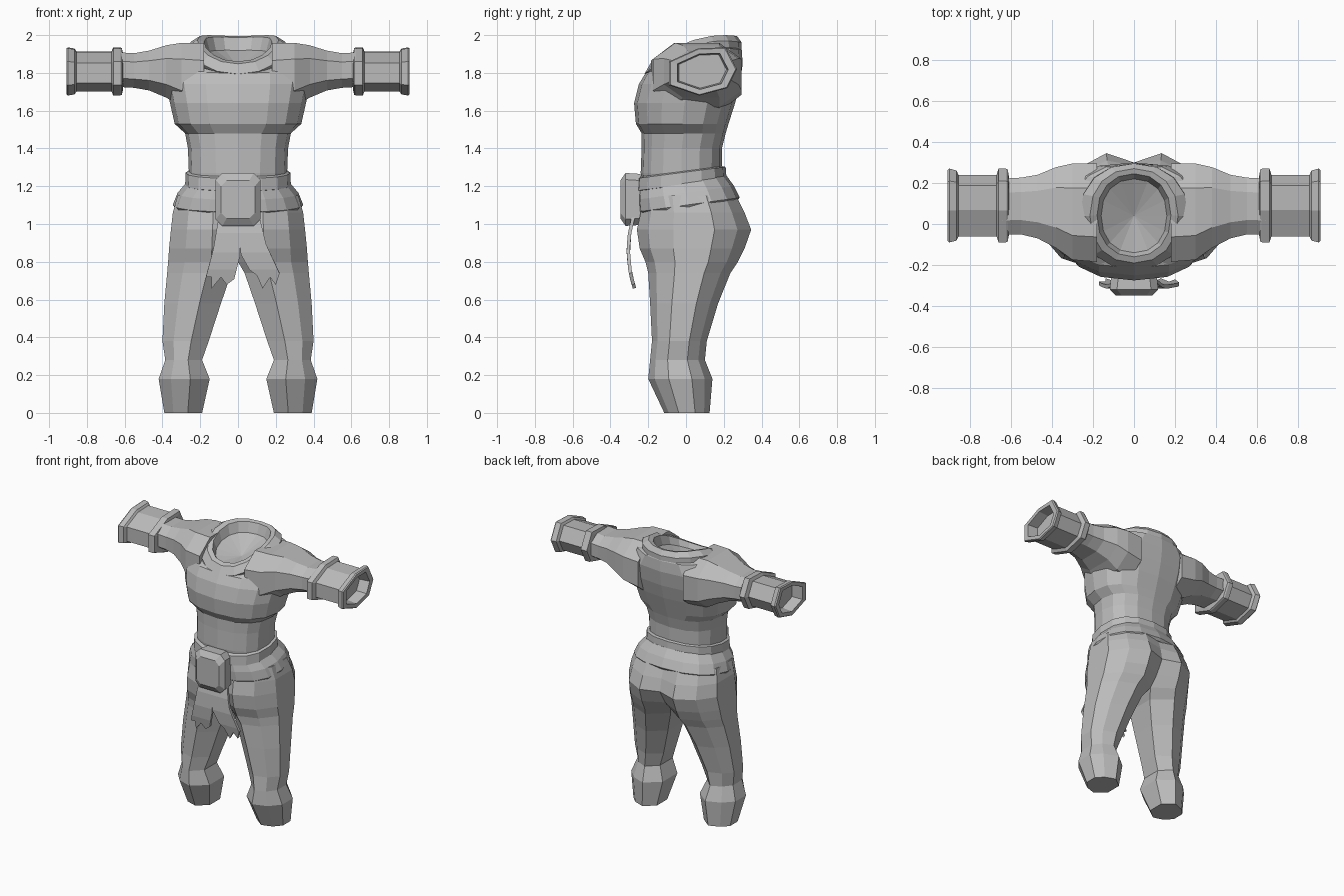
import bpy, bmesh
from math import cos, sin, pi
from mathutils import Vector

cube = bpy.data.objects.get("Cube")
if cube:
    bpy.data.objects.remove(cube)

grey = bpy.data.materials.new("cloth grey")
grey.use_nodes = True
colour = (0.5, 0.5, 0.5, 1)
grey.diffuse_color = colour
grey.node_tree.nodes["Principled BSDF"].inputs["Base Color"].default_value = colour


def finish(name, bm, mirror=False):
    bmesh.ops.recalc_face_normals(bm, faces=bm.faces[:])
    mesh = bpy.data.meshes.new(name)
    bm.to_mesh(mesh)
    bm.free()
    mesh.materials.append(grey)
    obj = bpy.data.objects.new(name, mesh)
    bpy.context.collection.objects.link(obj)
    if mirror:
        obj.modifiers.new("mirror", "MIRROR")
    return obj


def loft(name, rings, mirror=False, tip=None, closed=False):
    """Skin a row of equal rings; cap the ends, end in a tip, or join into a loop."""
    bm = bmesh.new()
    rows = [[bm.verts.new(p) for p in ring] for ring in rings]
    n = len(rows[0])
    pairs = list(zip(rows, rows[1:]))
    if closed:
        pairs.append((rows[-1], rows[0]))
    for a, b in pairs:
        for i in range(n):
            j = (i + 1) % n
            bm.faces.new((a[i], a[j], b[j], b[i]))
    if not closed:
        bm.faces.new(rows[0])
        if tip:
            point = bm.verts.new(tip)
            for i in range(n):
                bm.faces.new((rows[-1][i], rows[-1][(i + 1) % n], point))
        else:
            bm.faces.new(rows[-1])
    return finish(name, bm, mirror)


def squircle(n, power, turn=0.0):
    pts = []
    for i in range(n):
        a = 2 * pi * (i + turn) / n
        c, s = cos(a), sin(a)
        pts.append((abs(c) ** (2 / power) * (1 if c > 0 else -1),
                    abs(s) ** (2 / power) * (1 if s > 0 else -1)))
    return pts


def body_ring(z, half, front, back, bend=0.0, slope=0.0, power=2.4):
    """Level ring round the body; bend drops the front in a curve, slope in a line."""
    mid, depth = (front + back) / 2, (back - front) / 2
    ring = []
    for c, s in squircle(16, power):
        y = mid + s * depth
        ring.append(Vector((c * half, y, z - bend * (y - 0.2) ** 2 + slope * y)))
    return ring


# Torso, running over the collar and down into the neck opening
torso = [
    body_ring(1.10, 0.26, -0.22, 0.20),
    body_ring(1.27, 0.26, -0.24, 0.19),
    body_ring(1.40, 0.265, -0.235, 0.19),
    body_ring(1.48, 0.28, -0.235, 0.21),
    body_ring(1.53, 0.335, -0.265, 0.225),
    body_ring(1.64, 0.36, -0.275, 0.26),
    body_ring(1.74, 0.38, -0.25, 0.285),
    body_ring(1.85, 0.38, -0.215, 0.30, bend=0.3),
    body_ring(1.93, 0.30, -0.20, 0.295, bend=0.8),
    body_ring(1.935, 0.265, -0.205, 0.295, bend=0.9, power=2.2),
    body_ring(1.97, 0.265, -0.22, 0.295, bend=1, power=2.2),
    body_ring(2.0, 0.215, -0.19, 0.27, bend=1, power=2.2),
    body_ring(1.99, 0.18, -0.16, 0.245, bend=1, power=2.2),
    body_ring(1.92, 0.16, -0.14, 0.22, bend=0.8, power=2.2),
]
loft("torso", torso, tip=(0, 0.04, 1.83))


# Sleeves
def sleeve_ring(x, front, back, low, high):
    return [Vector((x, (front + back) / 2 + c * (back - front) / 2,
                    (low + high) / 2 + s * (high - low) / 2))
            for c, s in squircle(8, 2.5, 0.5)]


loft("sleeve", [
    sleeve_ring(0.18, -0.20, 0.31, 1.58, 1.97),
    sleeve_ring(0.30, -0.19, 0.31, 1.61, 1.97),
    sleeve_ring(0.38, -0.13, 0.29, 1.66, 1.955),
    sleeve_ring(0.47, -0.08, 0.25, 1.70, 1.925),
    sleeve_ring(0.55, -0.06, 0.235, 1.715, 1.91),
    sleeve_ring(0.64, -0.06, 0.23, 1.72, 1.915),
], mirror=True)

# Cuffs: seven-sided tube with a raised band at each end and a hollow mouth
CUFF = [(-0.175, 0.05), (-0.02, 0.12), (0.125, 0.125), (0.185, 0.01),
        (0.135, -0.09), (-0.015, -0.13), (-0.175, -0.075)]


def cuff_ring(x, size):
    return [Vector((x, 0.085 + y * size, 1.81 + z * size)) for y, z in CUFF]


loft("cuff", [cuff_ring(x, s) for x, s in (
    (0.61, 0.8), (0.615, 0.97), (0.625, 1), (0.66, 1), (0.67, 0.83), (0.855, 0.83),
    (0.865, 0.95), (0.9, 1), (0.908, 0.96), (0.906, 0.75), (0.83, 0.7))], mirror=True)


# Trouser legs, each reaching up to the middle line of the hips
def leg_ring(z, inner, outer, front, back, square=0.5):
    w, d, mid = outer - inner, back - front, (front + back) / 2
    pts = [(inner, mid), (inner, mid + (front - mid) * square),
           (inner + w * 0.38, front), (inner + w * 0.76, front + d * 0.1),
           (outer, mid - d * 0.18), (outer, mid + d * 0.18),
           (inner + w * 0.76, back - d * 0.12), (inner + w * 0.38, back),
           (inner, mid + (back - mid) * square)]
    return [Vector((x, y, z)) for x, y in pts]


loft("trouser_leg", [
    leg_ring(0, 0.19, 0.39, -0.115, 0.125),
    leg_ring(0.18, 0.15, 0.42, -0.20, 0.14),
    leg_ring(0.28, 0.19, 0.385, -0.19, 0.10),
    leg_ring(0.38, 0.155, 0.40, -0.18, 0.11),
    leg_ring(0.58, 0.09, 0.39, -0.19, 0.17),
    leg_ring(0.74, 0.035, 0.375, -0.20, 0.235),
    leg_ring(0.80, 0, 0.37, -0.215, 0.275, 0.6),
    leg_ring(0.87, 0, 0.365, -0.245, 0.31, 0.75),
    leg_ring(0.97, 0, 0.355, -0.26, 0.345, 0.85),
    leg_ring(1.06, 0, 0.345, -0.24, 0.31, 0.9),
    leg_ring(1.15, 0, 0.32, -0.23, 0.265, 0.95),
], mirror=True)

# Waistband and the flared hip band under it
loft("waistband", [body_ring(z, h, f, b, slope=0.13) for z, h, f, b in (
    (1.20, 0.25, -0.23, 0.19), (1.21, 0.28, -0.265, 0.215),
    (1.275, 0.277, -0.26, 0.21), (1.285, 0.25, -0.23, 0.18))], closed=True)
loft("hip_band", [body_ring(z, h, f, b, slope=0.14) for z, h, f, b in (
    (1.225, 0.25, -0.22, 0.19), (1.225, 0.272, -0.255, 0.215),
    (1.165, 0.32, -0.26, 0.255), (1.10, 0.345, -0.255, 0.285),
    (1.085, 0.335, -0.24, 0.27), (1.10, 0.29, -0.2, 0.23))], closed=True)


# Buckle: chamfered plate with a bevelled face
def buckle_ring(y, w, h, cut):
    pts = [(w - cut, h), (w, h - cut), (w, cut - h), (w - cut, -h)]
    pts += [(-x, -z) for x, z in pts]
    return [Vector((x, y, 1.13 + z)) for x, z in pts]


loft("buckle", [buckle_ring(-0.24, 0.11, 0.135, 0.035),
                buckle_ring(-0.32, 0.118, 0.14, 0.035),
                buckle_ring(-0.348, 0.09, 0.10, 0.03)])


# Torn cloth flaps hanging from the buckle
def flap(name, outline):
    bm = bmesh.new()
    bm.faces.new([bm.verts.new((x, 0, z)) for x, z in outline])
    for z in (0.95, 0.85, 0.76):
        bmesh.ops.bisect_plane(bm, geom=bm.verts[:] + bm.edges[:] + bm.faces[:],
                               plane_co=(0, 0, z), plane_no=(0, 0, 1))
    for v in bm.verts:
        v.co.y = -0.305 + 0.8 * (v.co.z - 0.86) ** 2
    thick = finish(name, bm).modifiers.new("thickness", "SOLIDIFY")
    thick.thickness, thick.offset = 0.018, 0


flap("right_flap", [(-0.10, 1.05), (0.02, 1.05), (0.01, 0.83), (-0.02, 0.71), (-0.06, 0.68),
                    (-0.09, 0.72), (-0.14, 0.66), (-0.14, 0.72), (-0.17, 0.72), (-0.13, 0.87)])
flap("left_flap", [(0.0, 1.05), (0.11, 1.05), (0.15, 0.89), (0.22, 0.74), (0.20, 0.68),
                   (0.17, 0.72), (0.13, 0.66), (0.10, 0.73), (0.06, 0.76), (0.015, 0.84)])
